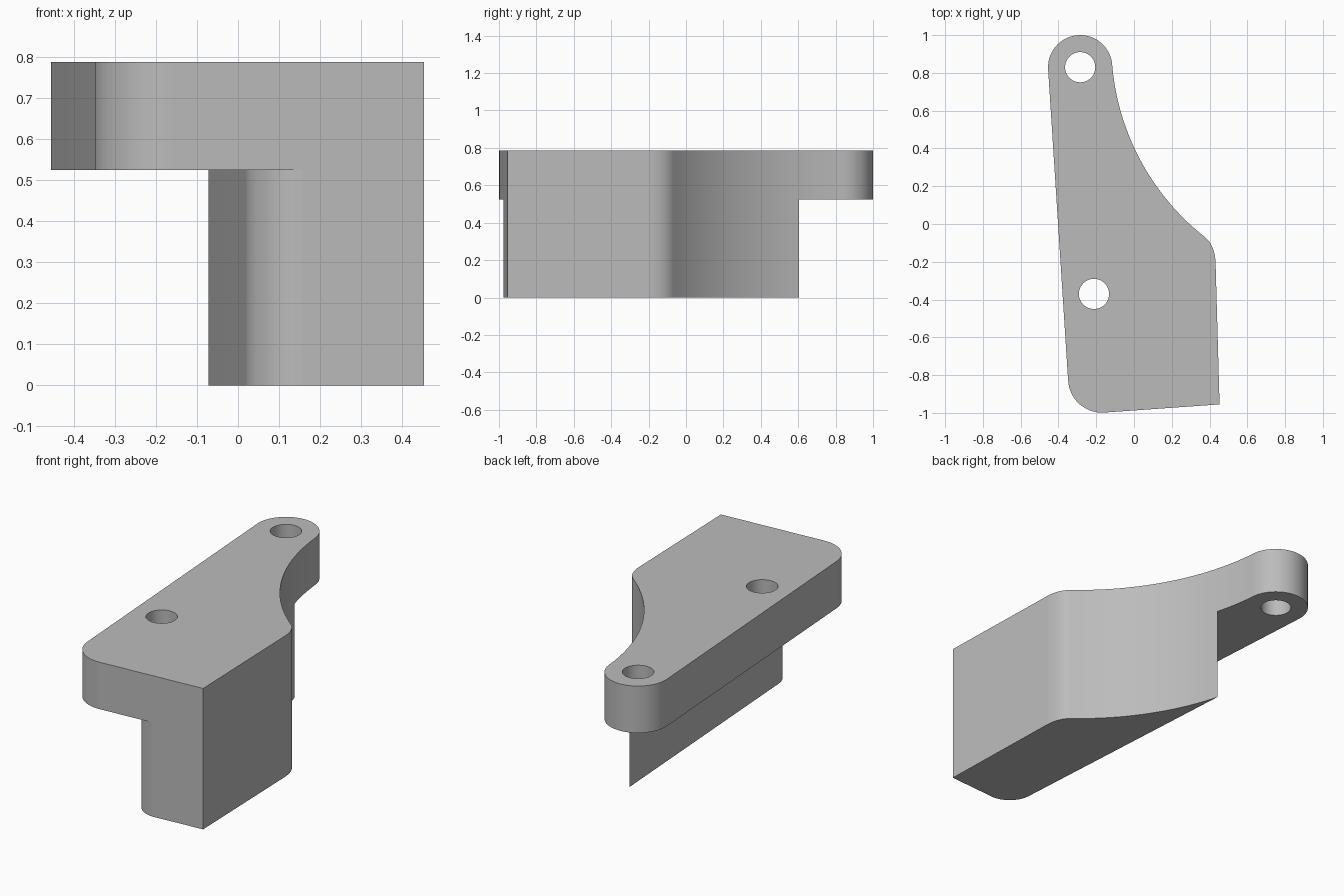
import bpy
import bmesh
from math import cos, sin, pi, radians, sqrt, tan, atan2
from mathutils import Vector

cube = bpy.data.objects.get("Cube")
if cube:
    bpy.data.objects.remove(cube, do_unlink=True)

TOP, STEP = 0.787, 0.525
HOLE_RADIUS = 0.08


def arc(center, radius, start, end, steps):
    """Points along a circular arc, angles in radians."""
    return [Vector(center) + radius * Vector((cos(a), sin(a)))
            for a in (start + (end - start) * i / steps for i in range(steps + 1))]


def fillet(before, corner, after, radius, steps=16):
    """Round the corner between two straight edges."""
    corner = Vector(corner)
    u = (Vector(before) - corner).normalized()
    v = (Vector(after) - corner).normalized()
    half = u.angle(v) / 2
    center = corner + (u + v).normalized() * radius / sin(half)
    p, q = (corner + d * radius / tan(half) - center for d in (u, v))
    start = atan2(p.y, p.x)
    turn = (atan2(q.y, q.x) - start + pi) % (2 * pi) - pi
    return arc(center, radius, start, start + turn, steps)


def bend(a, control, b, steps=14):
    a, control, b = Vector(a), Vector(control), Vector(b)
    return [a * (1 - t) ** 2 + control * 2 * t * (1 - t) + b * t * t
            for t in (i / steps for i in range(1, steps + 1))]


def prism(name, outline, bottom, top):
    bm = bmesh.new()
    face = bm.faces.new([bm.verts.new((p[0], p[1], bottom)) for p in outline])
    ext = bmesh.ops.extrude_face_region(bm, geom=[face])
    verts = [g for g in ext["geom"] if isinstance(g, bmesh.types.BMVert)]
    bmesh.ops.translate(bm, verts=verts, vec=(0, 0, top - bottom))
    bmesh.ops.recalc_face_normals(bm, faces=bm.faces)
    mesh = bpy.data.meshes.new(name)
    bm.to_mesh(mesh)
    bm.free()
    obj = bpy.data.objects.new(name, mesh)
    bpy.context.collection.objects.link(obj)
    return obj


def cut(target, cutter):
    cutter.hide_render = True
    mod = target.modifiers.new(cutter.name, "BOOLEAN")
    mod.operation, mod.solver, mod.object = "DIFFERENCE", "EXACT", cutter
    bpy.context.view_layer.objects.active = target
    bpy.ops.object.modifier_apply(modifier=mod.name)
    bpy.data.objects.remove(cutter, do_unlink=True)


# Outline: rounded lug, concave flank, rounded shoulder, square and round corners
lug = Vector((-0.285, 0.83))
front_left, front_right = (-0.337, -1.011), (0.453, -0.955)
outline = arc(lug, 0.17, radians(183.6), radians(4.6), 40)
flank_start, flank_end = outline[-1], Vector((0.376, -0.07))
chord = flank_end - flank_start
normal = Vector((-chord.y, chord.x)).normalized()
radius = 1.3
center = (flank_start + flank_end) / 2 + normal * sqrt(radius ** 2 - chord.length_squared / 4)
a, b = (p - center for p in (flank_start, flank_end))
start = atan2(a.y, a.x) % (2 * pi)
end = atan2(b.y, b.x) % (2 * pi)
outline += arc(center, radius, start, end, 40)[1:]
outline += bend(flank_end, (0.43, -0.115), (0.432, -0.21))
outline.append(Vector(front_right))
outline += fillet(front_right, front_left, outline[0], 0.18)
bracket = prism("bracket_body", outline, 0, TOP)

# Undercut that leaves the thin plate overhanging the block
edge_top, edge_foot = (-0.107, 1.15), (0.028, -0.986)
step = fillet(edge_top, edge_foot, front_right, 0.14)
step = [edge_top] + step + [(step[-1].x, -1.3), (-0.8, -1.3), (-0.8, 1.15)]
cut(bracket, prism("undercut", step, -0.2, STEP))

# Bolt holes
for spot in (lug, (-0.212, -0.37)):
    cut(bracket, prism("bolt_hole", arc(spot, HOLE_RADIUS, 0, 2 * pi, 48)[:-1], 0.3, 1))

# Plain grey finish
grey = bpy.data.materials.new("plain_grey")
grey.use_nodes = True
colour = (0.5, 0.5, 0.5, 1)
grey.diffuse_color = colour
grey.node_tree.nodes["Principled BSDF"].inputs["Base Color"].default_value = colour
bracket.data.materials.clear()
bracket.data.materials.append(grey)

bpy.ops.object.select_all(action="DESELECT")
bracket.select_set(True)
bpy.context.view_layer.objects.active = bracket
bpy.ops.object.shade_smooth_by_angle(angle=radians(30))
